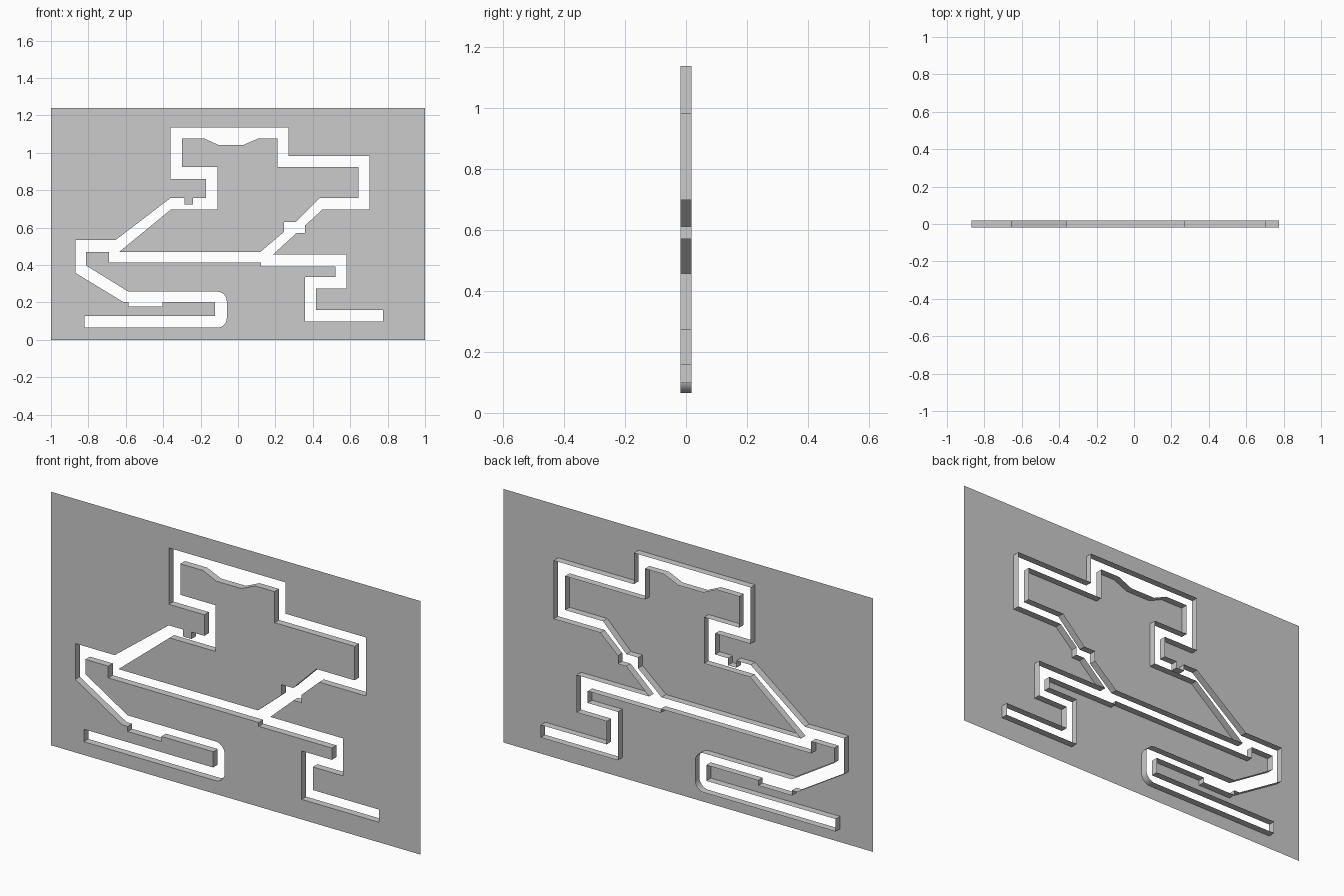
import bpy, bmesh, math
from mathutils import Vector

if "Cube" in bpy.data.objects:
    bpy.data.objects.remove(bpy.data.objects["Cube"])

FRONT, BACK = -0.0175, 0.0175


def arc(cx, cz, r, a0, a1, n=8):
    """Points on a rounded corner, angles in degrees."""
    angles = [math.radians(a0 + (a1 - a0) * i / n) for i in range(n + 1)]
    return [(cx + r * math.cos(a), cz + r * math.sin(a)) for a in angles]


def add_loop(bm, pts):
    """Closed outline on the front plane; returns its edges."""
    vs = [bm.verts.new((x, FRONT, z)) for x, z in pts]
    return [bm.edges.new((v, vs[(i + 1) % len(vs)])) for i, v in enumerate(vs)]


def finish(name, bm):
    mesh = bpy.data.meshes.new(name)
    bm.to_mesh(mesh)
    bm.free()
    obj = bpy.data.objects.new(name, mesh)
    bpy.context.collection.objects.link(obj)
    return obj


def make_panel(name, *loops):
    """Flat sheet bounded by the first loop, with any others as holes."""
    bm = bmesh.new()
    edges = [e for pts in loops for e in add_loop(bm, pts)]
    bmesh.ops.triangle_fill(bm, use_beauty=True, edges=edges, normal=Vector((0, -1, 0)))
    for f in bm.faces:
        f.normal_update()
        if f.normal.y > 0:
            f.normal_flip()
    return finish(name, bm)


def make_wall(name, pts, flip):
    """Strip running backwards from a slot outline, facing into the slot."""
    bm = bmesh.new()
    rings = [[bm.verts.new((x, y, z)) for x, z in pts] for y in (FRONT, BACK)]
    n = len(pts)
    for i in range(n):
        j = (i + 1) % n
        quad = [rings[0][i], rings[0][j], rings[1][j], rings[1][i]]
        bm.faces.new(quad[::-1] if flip else quad)
    for f in bm.faces:
        f.smooth = True
    bm.normal_update()
    for e in bm.edges:
        if len(e.link_faces) == 2 and e.calc_face_angle() > math.radians(25):
            e.smooth = False
    return finish(name, bm)


# Outer side of the slot, clockwise from the lower left end
left_side = [(-.822, .126), (-.122, .126), (-.122, .203), (-.403, .203),
             (-.403, .178), (-.585, .178), (-.585, .203), (-.615, .203),
             (-.868, .357), (-.868, .533), (-.655, .533)]
top_side = [(-.362, .757), (-.285, .757), (-.285, .723), (-.24, .723),
            (-.24, .757), (-.17, .757), (-.17, .86), (-.362, .86),
            (-.362, 1.136), (.27, 1.136), (.27, .983), (.704, .983), (.704, .697)]
right_side = [(.452, .697), (.357, .61), (.357, .57), (.312, .57), (.187, .456),
              (.58, .456), (.58, .273), (.417, .273), (.417, .16), (.774, .16),
              (.774, .098), (.357, .098), (.357, .335), (.52, .335), (.52, .393)]
lower_side = [(.124, .393), (.124, .412), (-.69, .412), (-.69, .47),
              (-.813, .47), (-.813, .397), (-.585, .257)]
hairpin = arc(-.11, .207, .05, 90, 0) + arc(-.11, .115, .05, 0, -90)
outer = left_side + top_side + right_side + lower_side + hairpin + [(-.822, .065)]

# Enclosed middle region
island = [(-.635, .47), (-.358, .697), (-.11, .697), (-.11, .923), (-.3, .923),
          (-.3, 1.075), (-.178, 1.075), (-.105, 1.042), (.03, 1.042), (.105, 1.075),
          (.21, 1.075), (.21, .923), (.643, .923), (.643, .757), (.437, .757),
          (.31, .63), (.247, .63), (.247, .578), (.12, .47)]

sheet = [(-1, 0), (1, 0), (1, 1.24), (-1, 1.24)]

# Flat sheets and the walls lining the slot
make_panel("front_panel", sheet, outer)
make_panel("middle_panel", island)
make_wall("outer_slot_wall", outer, False)
make_wall("inner_slot_wall", island, True)
